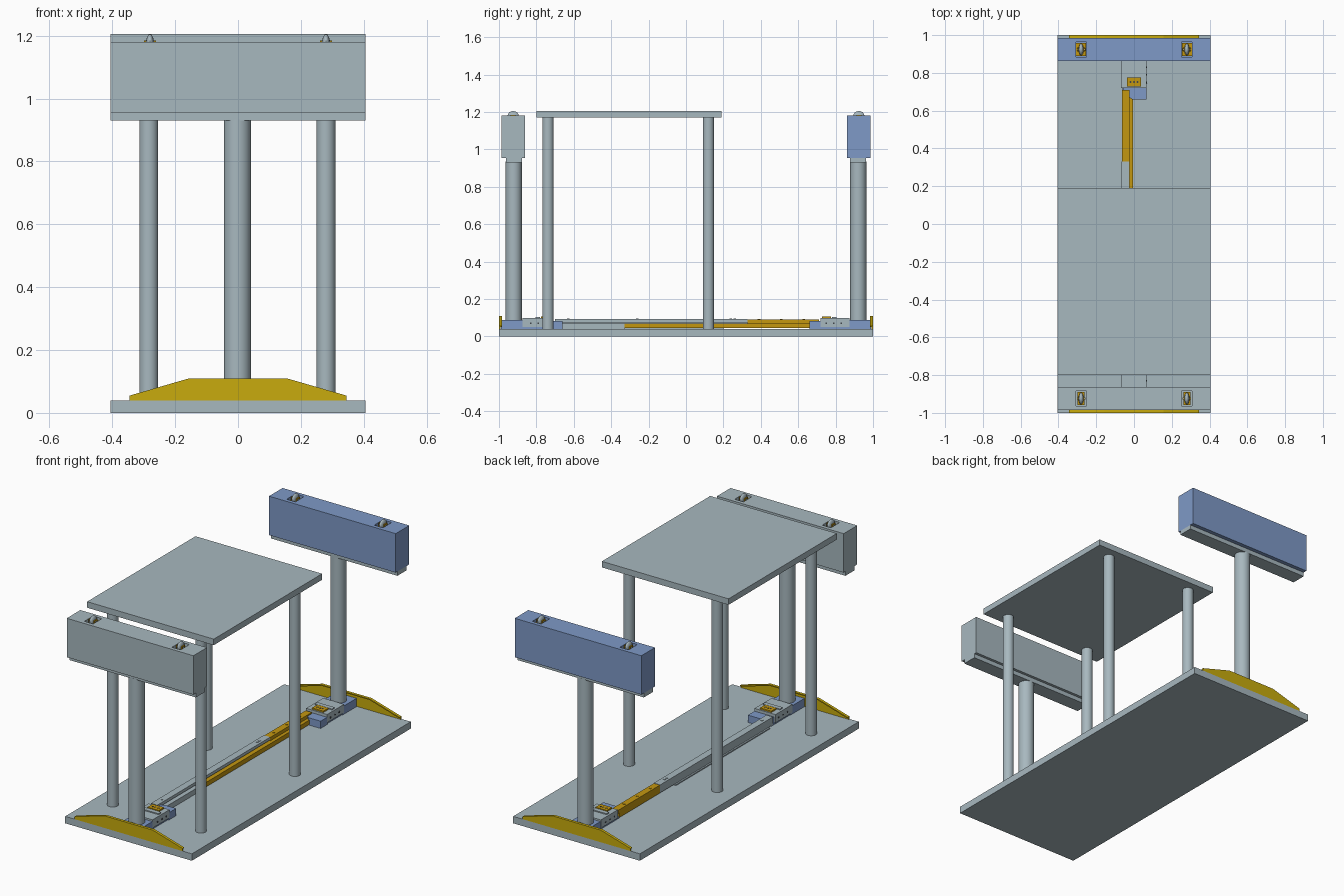
import bpy, bmesh, math
from mathutils import Vector, Matrix

cube = bpy.data.objects.get("Cube")
if cube:
    bpy.data.objects.remove(cube)


def material(name, r, g, b):
    m = bpy.data.materials.new(name)
    m.use_nodes = True
    m.diffuse_color = (r, g, b, 1)
    m.node_tree.nodes["Principled BSDF"].inputs["Base Color"].default_value = (r, g, b, 1)
    return m


GREY = material("pale grey", 0.39, 0.48, 0.52)
BLUE = material("steel blue", 0.21, 0.32, 0.57)
FOOT = material("mustard yellow", 0.58, 0.41, 0.004)
RAIL = material("amber yellow", 0.55, 0.31, 0.005)
DARK = material("dark hole", 0.05, 0.06, 0.07)


def finish(name, bm, mat, smooth=False):
    bmesh.ops.recalc_face_normals(bm, faces=bm.faces)
    mesh = bpy.data.meshes.new(name)
    bm.to_mesh(mesh)
    bm.free()
    mesh.materials.append(mat)
    ob = bpy.data.objects.new(name, mesh)
    bpy.context.collection.objects.link(ob)
    if smooth:
        bpy.ops.object.select_all(action="DESELECT")
        ob.select_set(True)
        bpy.context.view_layer.objects.active = ob
        bpy.ops.object.shade_smooth_by_angle()
    return ob


def box_mesh(x, y, z):
    bm = bmesh.new()
    bmesh.ops.create_cube(bm, size=1)
    for v in bm.verts:
        v.co = Vector([(r[0] + r[1]) / 2 + c * (r[1] - r[0]) for r, c in zip((x, y, z), v.co)])
    return bm


def box(name, x, y, z, mat):
    return finish(name, box_mesh(x, y, z), mat)


def cylinder(name, centre, radius, depth, mat, axis="Z", sides=40):
    bm = bmesh.new()
    bmesh.ops.create_cone(bm, cap_ends=True, segments=sides, radius1=radius, radius2=radius, depth=depth)
    turn = {"Z": Matrix(), "X": Matrix.Rotation(math.pi / 2, 4, "Y"),
            "Y": Matrix.Rotation(math.pi / 2, 4, "X")}[axis]
    bmesh.ops.transform(bm, matrix=Matrix.Translation(centre) @ turn, verts=bm.verts)
    return finish(name, bm, mat, True)


def prism(name, points, offset, mat):
    bm = bmesh.new()
    face = bm.faces.new([bm.verts.new(p) for p in points])
    out = bmesh.ops.extrude_face_region(bm, geom=[face])
    bmesh.ops.translate(bm, vec=offset, verts=[g for g in out["geom"] if isinstance(g, bmesh.types.BMVert)])
    return finish(name, bm, mat)


def span(side, a, b):
    return sorted((side * a, side * b))


# Base board and table
W = (-0.405, 0.405)
box("base_board", W, (-1, 1), (0, 0.04), GREY)
box("table_top", W, (-0.8, 0.19), (1.17, 1.205), GREY)
for x in (-0.284, 0.28):
    for y in (-0.738, 0.12):
        cylinder("table_leg", (x, y, 0.605), 0.03, 1.13, GREY)


def head(side, mat):
    # Head block with two sunken pockets in its top
    name = "front" if side < 0 else "back"
    yc, px, py = side * 0.924, 0.028, 0.04
    bm = box_mesh(W, span(side, 0.862, 0.986), (0.955, 1.18))
    cuts = [((1, 0, 0), sx * 0.28 + d) for sx in (-1, 1) for d in (-px, px)]
    cuts += [((0, 1, 0), yc + d) for d in (-py, py)]
    for n, d in cuts:
        bmesh.ops.bisect_plane(bm, geom=bm.verts[:] + bm.edges[:] + bm.faces[:],
                               plane_co=Vector(n) * d, plane_no=n)
    floor = []
    for f in bm.faces:
        c = f.calc_center_median()
        if c.z > 1.179 and abs(abs(c.x) - 0.28) < px and abs(c.y - yc) < py:
            floor.append(f)
    for f in floor:
        out = bmesh.ops.extrude_face_region(bm, geom=[f])
        verts = [g for g in out["geom"] if isinstance(g, bmesh.types.BMVert)]
        bmesh.ops.translate(bm, vec=(0, 0, -0.035), verts=verts)
        bmesh.ops.delete(bm, geom=[f], context="FACES_ONLY")
    finish(name + "_head", bm, mat)
    box(name + "_head_underplate", W, span(side, 0.878, 0.963), (0.93, 0.955), GREY)

    # Rollers, each between two yellow cheeks
    for x in (-0.28, 0.28):
        half = 0.026 if side > 0 else 0.018
        box(name + "_roller_cradle", (x - half, x + half), (yc - 0.035, yc + 0.035), (1.145, 1.165), RAIL)
        for s in (-1, 1):
            box(name + "_roller_cheek", sorted((x + s * 0.013, x + s * 0.019)),
                (yc - 0.013, yc + 0.013), (1.16, 1.185), RAIL)
        cylinder(name + "_roller_axle", (x, yc, 1.174), 0.006, 0.044, GREY, "X", 16)
        bm = bmesh.new()
        bmesh.ops.create_uvsphere(bm, u_segments=24, v_segments=12, radius=1)
        for v in bm.verts:
            v.co = (x + v.co.x * 0.013, yc + v.co.y * 0.031, 1.174 + v.co.z * 0.031)
        finish(name + "_roller", bm, GREY, True)


def foot(side):
    # Trapezoid end plate with a folded lip along its upper edge
    name = "front_foot" if side < 0 else "back_foot"
    right = [(0.155, 0.11), (0.345, 0.055), (0.345, 0.04)]
    outline = [(-x, z) for x, z in reversed(right)] + right
    y = side * 1.0
    prism(name + "_plate", [(x, y, z) for x, z in outline], (0, -side * 0.007, 0), FOOT)
    upper = outline[1:5]
    lip = upper + [(x * 0.99, z - 0.006) for x, z in reversed(upper)]
    prism(name + "_lip", [(x, y, z) for x, z in lip], (0, -side * 0.016, 0), FOOT)


def bracket(side):
    # Clamp body that joins a column to the rails
    name = "front_bracket" if side < 0 else "back_bracket"
    box(name + "_socket", (-0.065, 0.065), span(side, 0.86, 0.99), (0.04, 0.088), BLUE)
    box(name + "_cover", (-0.068, 0.066), span(side, 0.72, 0.875), (0.05, 0.098), GREY)
    box(name + "_tray", (-0.062, 0.06), span(side, 0.69, 0.87), (0.04, 0.05), BLUE)
    nose = [(-0.062, 0.725), (0.066, 0.725), (0.066, 0.66), (-0.01, 0.66), (-0.045, 0.685)]
    prism(name + "_nose", [(x, side * y, 0.04) for x, y in nose], (0, 0, 0.042), BLUE)
    # Buckle, handle and fixing holes
    box(name + "_buckle", (-0.036, 0.036), span(side, 0.728, 0.775), (0.098, 0.106), RAIL)
    box(name + "_handle", (-0.055, 0.055), span(side, 0.78, 0.805), (0.098, 0.104), GREY)
    for x in (-0.018, 0, 0.018):
        cylinder(name + "_buckle_hole", (x, side * 0.752, 0.1062), 0.005, 0.002, DARK, "Z", 12)
    for s in (-1, 1):
        for y in (0.75, 0.79, 0.83):
            cylinder(name + "_side_hole", (s * 0.066, side * y, 0.07), 0.005, 0.006, DARK, "X", 12)


for side, mat in ((-1, GREY), (1, BLUE)):
    end = "front" if side < 0 else "back"
    cylinder(end + "_column", (-0.002, side * 0.921, 0.487), 0.043, 0.894, GREY)
    head(side, mat)
    foot(side)
    bracket(side)

# Telescoping rail: grey sleeve from the front, amber inner rail from the back
box("sleeve_top", (-0.066, -0.025), (-0.7, 0.33), (0.075, 0.092), GREY)
box("sleeve_wall", (-0.066, -0.058), (-0.7, 0.33), (0.046, 0.075), GREY)
box("sleeve_flange", (-0.075, -0.058), (-0.66, 0.2), (0.04, 0.046), GREY)
box("sleeve_base", (-0.058, -0.005), (-0.7, -0.33), (0.04, 0.07), GREY)
box("inner_rail_base", (-0.058, -0.005), (-0.33, 0.7), (0.044, 0.07), RAIL)
box("inner_rail_top", (-0.064, -0.025), (0.33, 0.71), (0.07, 0.09), RAIL)
box("inner_rail_wall", (-0.064, -0.056), (0.33, 0.7), (0.044, 0.07), RAIL)

# Rail bolts
for y in (0.39, 0.51, 0.63):
    cylinder("inner_rail_bolt", (-0.045, y, 0.091), 0.007, 0.003, RAIL, "Z", 12)
for y in (-0.63, -0.26, 0.24, 0.26):
    cylinder("sleeve_bolt", (-0.045, y, 0.093), 0.007, 0.003, GREY, "Z", 12)
